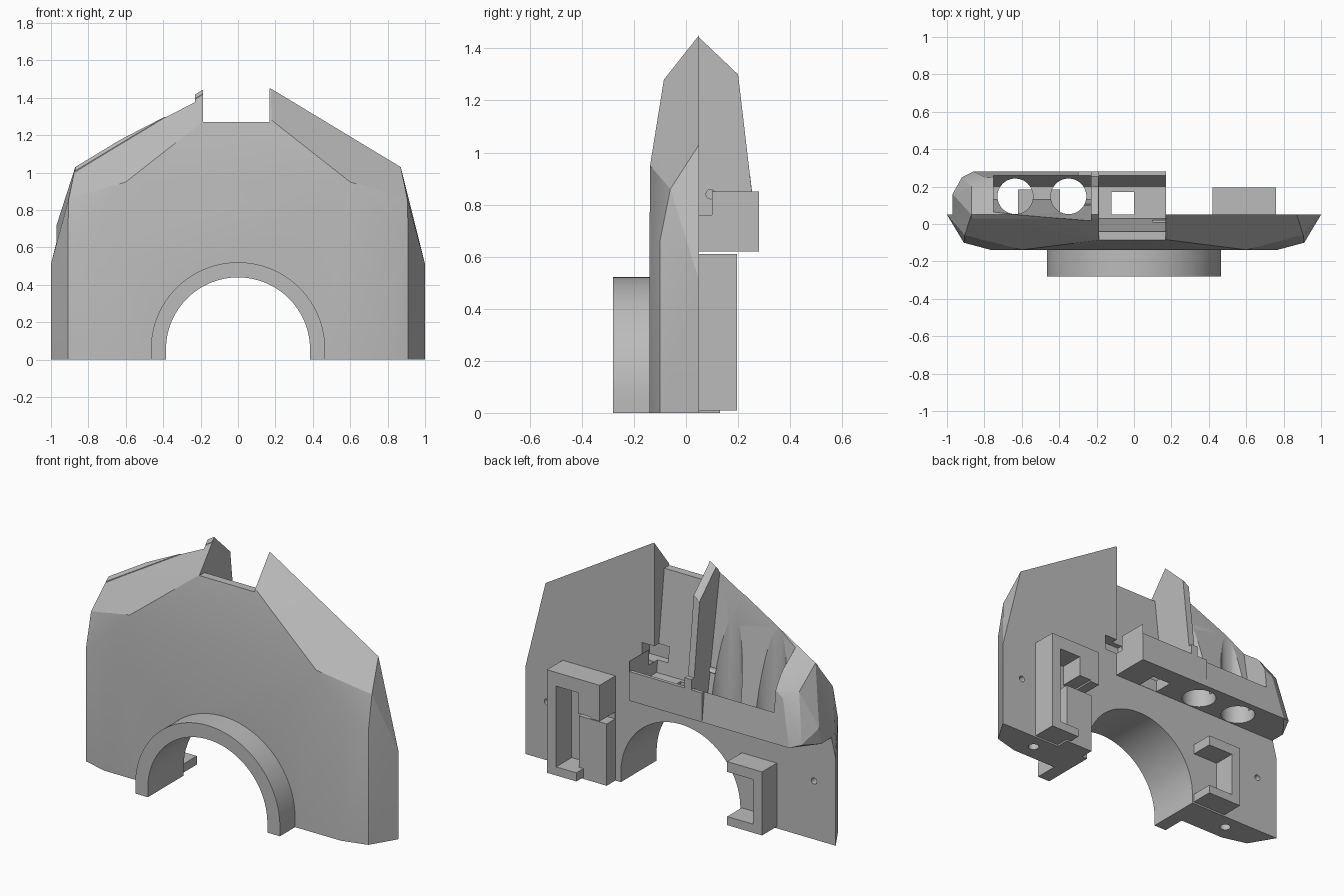
import bpy, bmesh, math
from mathutils import Vector

if "Cube" in bpy.data.objects:
    bpy.data.objects.remove(bpy.data.objects["Cube"], do_unlink=True)

grey = bpy.data.materials.new("plain grey")
grey.use_nodes = True
grey.diffuse_color = (0.5, 0.5, 0.5, 1)
grey.node_tree.nodes["Principled BSDF"].inputs["Base Color"].default_value = (0.5, 0.5, 0.5, 1)


def make(name, bm):
    bmesh.ops.recalc_face_normals(bm, faces=bm.faces)
    mesh = bpy.data.meshes.new(name)
    bm.to_mesh(mesh)
    bm.free()
    mesh.materials.append(grey)
    ob = bpy.data.objects.new(name, mesh)
    bpy.context.collection.objects.link(ob)
    return ob


def hull(name, points):
    bm = bmesh.new()
    for p in points:
        bm.verts.new(p)
    res = bmesh.ops.convex_hull(bm, input=bm.verts)
    junk = {g for g in res["geom_interior"] + res["geom_unused"] if isinstance(g, bmesh.types.BMVert)}
    bmesh.ops.delete(bm, geom=list(junk), context="VERTS")
    bmesh.ops.dissolve_limit(bm, angle_limit=0.01, verts=bm.verts, edges=bm.edges)
    return make(name, bm)


def prism(name, profile, start, end):
    """Extrude a closed outline of 3D points from start to end offsets."""
    bm = bmesh.new()
    face = bm.faces.new([bm.verts.new(Vector(p) + Vector(start)) for p in profile])
    out = bmesh.ops.extrude_face_region(bm, geom=[face])
    moved = [g for g in out["geom"] if isinstance(g, bmesh.types.BMVert)]
    bmesh.ops.translate(bm, verts=moved, vec=Vector(end) - Vector(start))
    return make(name, bm)


def x_prism(name, yz, x0, x1):
    return prism(name, [(0, y, z) for y, z in yz], (x0, 0, 0), (x1, 0, 0))


def box(name, x0, x1, y0, y1, z0, z1):
    return x_prism(name, [(y0, z0), (y1, z0), (y1, z1), (y0, z1)], x0, x1)


def circle(r, axis, n=64):
    pts = []
    for i in range(n):
        a, b = r * math.cos(math.tau * i / n), r * math.sin(math.tau * i / n)
        pts.append({"x": (0, a, b), "y": (a, 0, b), "z": (a, b, 0)}[axis])
    return pts


def arch(name, r, y0, y1, bottom):
    pts = [(r, 0, bottom)]
    for i in range(65):
        a = math.pi * i / 64
        pts.append((r * math.cos(a), 0, 0.055 + r * math.sin(a)))
    pts.append((-r, 0, bottom))
    return prism(name, pts, (0, y0, 0), (0, y1, 0))


def boolean(target, other, op):
    mod = target.modifiers.new(op.lower(), "BOOLEAN")
    mod.operation, mod.object, mod.solver = op, other, "EXACT"
    bpy.context.view_layer.objects.active = target
    bpy.ops.object.modifier_apply(modifier=mod.name)
    bpy.data.objects.remove(other, do_unlink=True)


# Faceted front shell, mirrored left to right
half = [(1, .05, 0), (1, .05, .51), (.87, .05, 1.03), (.175, .05, 1.45),
        (.91, -.1, 0), (.91, -.1, .66), (.905, -.06, .86),
        (.76, -.14, 0), (.76, -.14, .66), (.6, -.138, .95), (.18, -.085, 1.28)]
shell = hull("shell", [(s * x, y, z) for x, y, z in half for s in (1, -1)])

# Rear housing on the right half, and the ledge under the central slot
housing = hull("housing", [
    (-.19, .03, .62), (-.19, .28, .62), (-.19, .2, 1.3), (-.19, .05, 1.442), (-.19, .03, 1.42),
    (-.86, .28, .62), (-.92, .25, .64), (-.97, .14, .62), (-.97, .03, .62),
    (-.87, .05, 1.03), (-.87, .03, 1.01), (-.87, .2, .92), (-.97, .16, .72), (-.8, .25, .88)])
boolean(shell, housing, "UNION")
boolean(shell, box("ledge", -.3, .17, .03, .28, .62, .85), "UNION")

# Raised arch rim on the front
boolean(shell, arch("rim", .466, -.28, -.1, 0), "UNION")
boolean(shell, arch("arch_cut", .385, -.5, .5, -.2), "DIFFERENCE")

# Central slot and the open pocket share a sloping rear lip
lip = [(.2, .69), (.26, .79), (.4, .79), (.4, 1.6)]
slot = [(.03, .69)] + lip + [(-.3, 1.6), (-.3, 1.27), (-.04, 1.27)]
pocket = [(.13, .69)] + lip + [(-.02, 1.6)]
boolean(shell, x_prism("slot_cut", slot, -.187, .168), "DIFFERENCE")
boolean(shell, x_prism("pocket_cut", pocket, -.75, -.23), "DIFFERENCE")

# Two vertical bores, slot floor window and latch notch
for x in (-.635, -.35):
    boolean(shell, prism("bore", circle(.095, "z"), (x, .148, .58), (x, .148, 1.6)), "DIFFERENCE")
boolean(shell, box("window", -.12, 0, .052, .17, .58, .75), "DIFFERENCE")
boolean(shell, box("notch", .1, .25, -.02, .1, .76, .85), "DIFFERENCE")

# Small pin holes in the web, back and underside
boolean(shell, prism("web_pin", circle(.018, "x", 24), (-.225 - .04, .095, .84), (-.15, .095, .84)), "DIFFERENCE")
for s in (1, -1):
    boolean(shell, prism("back_pin", circle(.018, "y", 24), (s * .86, -.02, .34), (s * .86, .2, .34)), "DIFFERENCE")
    boolean(shell, prism("base_pin", circle(.03, "z", 24), (s * .7, -.04, -.1), (s * .7, -.04, .1)), "DIFFERENCE")

# Tall hooked bracket on the left half of the back
tall = box("tall_bracket", .42, .76, .04, .195, .01, .61)
boolean(tall, box("opening", .48, .7, .052, .3, .06, .53), "DIFFERENCE")
boolean(tall, box("gap", .3, .57, .052, .3, -.1, .4), "DIFFERENCE")
boolean(tall, box("hook", .42, .56, .045, .195, .41, .56), "UNION")
boolean(tall, box("inner_block", .42, .6, .04, .13, 0, .36), "UNION")

# Short C-shaped bracket opening toward the arch
short = box("short_bracket", -.62, -.395, .04, .185, .01, .38)
boolean(short, box("opening", -.56, -.2, .052, .3, .06, .32), "DIFFERENCE")

# Smooth curved walls while keeping edges crisp
for ob in (shell, tall, short):
    bpy.ops.object.select_all(action="DESELECT")
    ob.select_set(True)
    bpy.context.view_layer.objects.active = ob
    bpy.ops.object.shade_smooth_by_angle(angle=math.radians(20))
